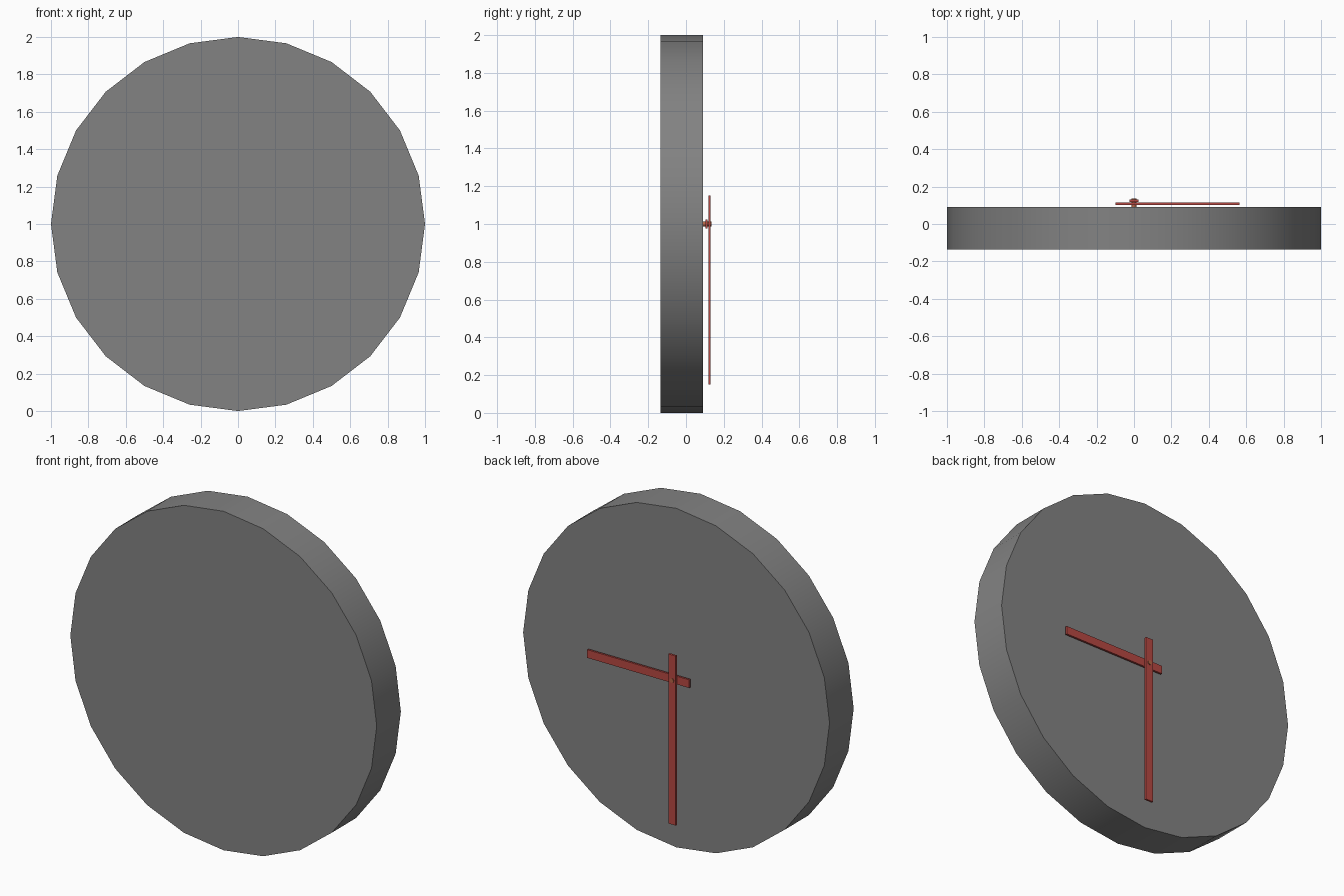
import bpy
import math

if "Cube" in bpy.data.objects:
    bpy.data.objects.remove(bpy.data.objects["Cube"])


def paint(name, r, g, b):
    mat = bpy.data.materials.new(name)
    mat.diffuse_color = (r, g, b, 1)
    mat.use_nodes = True
    mat.node_tree.nodes["Principled BSDF"].inputs["Base Color"].default_value = mat.diffuse_color
    return mat


dark = paint("body_dark_grey", 0.225, 0.225, 0.225)
red = paint("hand_red", 0.47, 0.065, 0.055)
copper = paint("pin_copper", 0.47, 0.13, 0.06)


def disc(name, radius, y0, y1, sides, mat):
    """Smooth-sided cylinder along y, centred on the clock axis."""
    bpy.ops.mesh.primitive_cylinder_add(
        vertices=sides, radius=radius, depth=y1 - y0,
        location=(0, (y0 + y1) / 2, 1), rotation=(math.pi / 2, 0, 0))
    ob = bpy.context.object
    ob.name = name
    ob.data.materials.append(mat)
    bpy.ops.object.shade_smooth_by_angle(angle=math.radians(50))


def box(name, x, y, z, mat):
    """Box from its (min, max) extents on each axis."""
    bpy.ops.mesh.primitive_cube_add(size=1, location=[sum(r) / 2 for r in (x, y, z)])
    ob = bpy.context.object
    ob.name = name
    ob.scale = [r[1] - r[0] for r in (x, y, z)]
    ob.data.materials.append(mat)


# Clock body
disc("clock_body", 1.0, -0.135, 0.09, 24, dark)

# Hands on the back-facing dial
box("hour_hand", (-0.10, 0.565), (0.102, 0.114), (0.976, 1.024), red)
box("minute_hand", (-0.024, 0.024), (0.118, 0.130), (0.15, 1.15), red)

# Centre pin
disc("centre_pin", 0.013, 0.09, 0.135, 8, copper)
